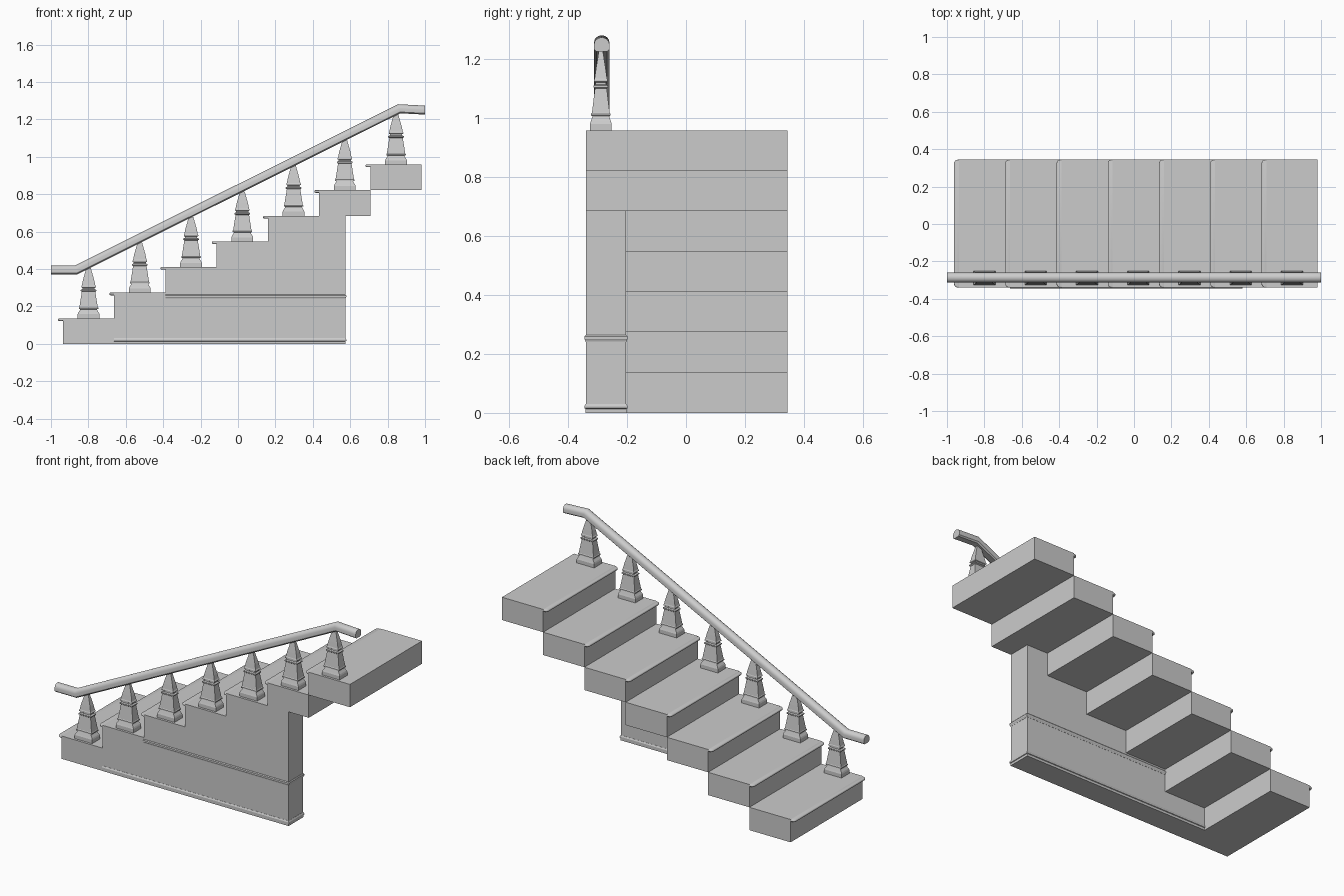
import bpy, bmesh
from math import cos, sin, pi
from mathutils import Vector

if "Cube" in bpy.data.objects:
    bpy.data.objects.remove(bpy.data.objects["Cube"])

N, RUN, RISE = 7, 0.274, 0.137
X0, Y0, Y1 = -0.936, -0.34, 0.344
WALL_BACK, WALL_END = -0.203, 0.574
RAIL_Y = -0.286


def finish(name, bm, smooth=False):
    bmesh.ops.recalc_face_normals(bm, faces=bm.faces[:])
    me = bpy.data.meshes.new(name)
    bm.to_mesh(me)
    bm.free()
    ob = bpy.data.objects.new(name, me)
    bpy.context.collection.objects.link(ob)
    if smooth:
        bpy.ops.object.select_all(action='DESELECT')
        ob.select_set(True)
        bpy.context.view_layer.objects.active = ob
        bpy.ops.object.shade_smooth_by_angle(angle=0.6)
    return ob


def box(bm, x0, x1, y0, y1, z0, z1):
    vs = bmesh.ops.create_cube(bm, size=1)['verts']
    for v in vs:
        v.co = Vector((x1 if v.co.x > 0 else x0, y1 if v.co.y > 0 else y0,
                       z1 if v.co.z > 0 else z0))


def prism(bm, pts, y0, y1):
    f = bm.faces.new([bm.verts.new((x, y0, z)) for x, z in pts])
    ext = bmesh.ops.extrude_face_region(bm, geom=[f])['geom']
    for v in ext:
        if isinstance(v, bmesh.types.BMVert):
            v.co.y = y1


def loft(bm, rings):
    loops = [[bm.verts.new(p) for p in r] for r in rings]
    n = len(loops[0])
    for a, b in zip(loops, loops[1:]):
        for i in range(n):
            bm.faces.new((a[i], a[(i + 1) % n], b[(i + 1) % n], b[i]))
    bm.faces.new(loops[0])
    bm.faces.new(loops[-1])


# baluster outline: half width x, half depth y, height above tread
BALUSTER = [(.058, .037, 0), (.058, .037, .022), (.055, .034, .03), (.047, .030, .042),
            (.045, .028, .048), (.052, .033, .05), (.052, .033, .056), (.049, .030, .06),
            (.036, .020, .142), (.042, .025, .146), (.042, .025, .152), (.033, .018, .156),
            (.033, .018, .162), (.039, .023, .165), (.039, .023, .171), (.036, .021, .176),
            (.030, .017, .205), (.012, .007, .268)]

for i in range(N):
    x, top = X0 + i * RUN, (i + 1) * RISE
    # step block
    bm = bmesh.new()
    box(bm, x, x + RUN, Y0, Y1, top - RISE, top)
    finish(f"step_{i + 1}", bm)
    # rounded nosing at the front edge of the tread
    bm = bmesh.new()
    box(bm, x - 0.026, x, Y0, Y1, top - 0.014, top)
    corners = [e for e in bm.edges if all(v.co.x < x - 0.01 for v in e.verts)
               and abs(e.verts[0].co.z - e.verts[1].co.z) > 0.01]
    bmesh.ops.bevel(bm, geom=corners, offset=0.02, segments=4, profile=0.5, affect='EDGES')
    rim = [e for e in bm.edges if abs(e.verts[0].co.z - e.verts[1].co.z) < 1e-4
           and not all(v.co.x > x - 1e-4 for v in e.verts)]
    bmesh.ops.bevel(bm, geom=rim, offset=0.006, segments=3, profile=0.5, affect='EDGES')
    finish(f"nosing_{i + 1}", bm, True)
    # square tapered baluster
    bm = bmesh.new()
    cx = x + 0.137
    loft(bm, [[(cx + sx * a, RAIL_Y - 0.003 + sy * b, top + h)
               for sx, sy in ((-1, -1), (1, -1), (1, 1), (-1, 1))] for a, b, h in BALUSTER])
    finish(f"baluster_{i + 1}", bm)

# stepped supporting wall under the open side
pts = [(WALL_END, 0), (X0 + RUN, 0)]
for i in range(1, 6):
    pts += [(X0 + i * RUN, i * RISE), (min(X0 + (i + 1) * RUN, WALL_END), i * RISE)]
bm = bmesh.new()
prism(bm, pts, Y0, WALL_BACK)
finish("support_wall", bm)


# wall mouldings wrapping front, end and back
def moulding(name, x0, profile):
    bm = bmesh.new()
    loft(bm, [[(x0, Y0 - d, z), (WALL_END + d, Y0 - d, z),
               (WALL_END + d, WALL_BACK + d, z), (x0, WALL_BACK + d, z)] for d, z in profile])
    finish(name, bm)


moulding("base_moulding", X0 + RUN,
         [(.001, .0), (.001, .014), (.005, .016), (.005, .023), (.003, .027), (.001, .031)])
moulding("upper_moulding", X0 + 2 * RUN,
         [(.001, .241), (.002, .246), (.005, .251), (.005, .259), (.001, .264)])

# handrail with rounded top, mitred along its path
section = [(-.018, -.023), (.018, -.023), (.026, -.016), (.026, .002)]
section += [(.026 * cos(t), .002 + .023 * sin(t)) for t in [k * pi / 8 for k in range(1, 8)]]
section += [(-.026, .002), (-.026, -.016)]
path = [Vector(p) for p in ((-1, .395), (-.865, .395), (.862, 1.256), (1, 1.249))]
dirs = [(b - a).normalized() for a, b in zip(path, path[1:])]
rings = []
for k, p in enumerate(path):
    a, b = dirs[max(k - 1, 0)], dirs[min(k, 2)]
    m = (a + b).normalized()
    n = Vector((-m.y, m.x)) / m.dot(a)
    if k in (0, 3):
        n = Vector((0, 1))
    rings.append([(p.x + n.x * h, RAIL_Y + w, p.y + n.y * h) for w, h in section])
bm = bmesh.new()
loft(bm, rings)
finish("handrail", bm, True)
